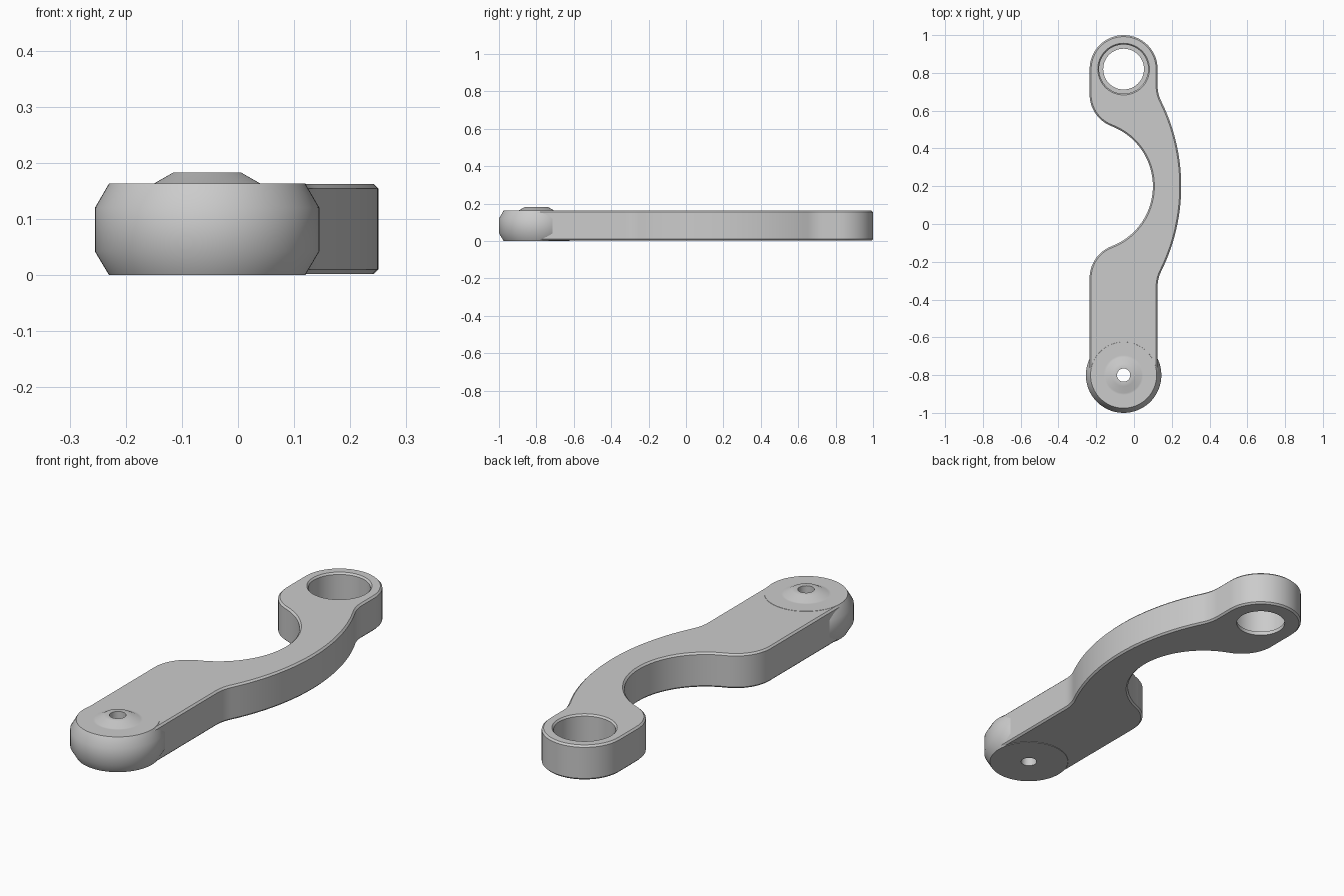
import bpy, bmesh
from math import sin, cos, radians, tau

cube = bpy.data.objects.get("Cube")
if cube:
    bpy.data.objects.remove(cube, do_unlink=True)

AXIS = -0.055                      # x of both pivot centres
FRONT, BACK = -0.8, 0.82           # y of the pivot centres
HALF = 0.18                        # half width of the lever

grey = bpy.data.materials.new("light_grey")
grey.use_nodes = True
grey.diffuse_color = (0.6, 0.6, 0.6, 1)
grey.node_tree.nodes["Principled BSDF"].inputs["Base Color"].default_value = (0.6, 0.6, 0.6, 1)


def make_object(name, bm):
    bmesh.ops.recalc_face_normals(bm, faces=bm.faces)
    mesh = bpy.data.meshes.new(name)
    bm.to_mesh(mesh)
    bm.free()
    mesh.materials.append(grey)
    obj = bpy.data.objects.new(name, mesh)
    bpy.context.collection.objects.link(obj)
    return obj


def select(obj):
    bpy.ops.object.select_all(action='DESELECT')
    obj.select_set(True)
    bpy.context.view_layer.objects.active = obj


def smooth(obj):
    select(obj)
    bpy.ops.object.shade_smooth_by_angle(angle=radians(35))


def arc(cx, cy, r, start, end, steps):
    angles = [radians(start + (end - start) * i / steps) for i in range(steps + 1)]
    return [(cx + r * cos(a), cy + r * sin(a)) for a in angles]


def lathe(name, y, profile, closed=False, steps=64):
    """Turn a (radius, z) profile about an upright axis; cap the ends unless closed."""
    bm = bmesh.new()
    rings = [[bm.verts.new((AXIS + r * cos(tau * i / steps), y + r * sin(tau * i / steps), z))
              for i in range(steps)] for r, z in profile]
    pairs = list(zip(rings, rings[1:]))
    if closed:
        pairs.append((rings[-1], rings[0]))
    else:
        bm.faces.new(rings[0])
        bm.faces.new(rings[-1])
    for a, b in pairs:
        for i in range(steps):
            j = (i + 1) % steps
            bm.faces.new((a[i], a[j], b[j], b[i]))
    return make_object(name, bm)


def cut(obj, cutter):
    cutter.hide_render = True
    mod = obj.modifiers.new("hole", 'BOOLEAN')
    mod.operation = 'DIFFERENCE'
    mod.solver = 'EXACT'
    mod.object = cutter
    select(obj)
    bpy.ops.object.modifier_apply(modifier=mod.name)
    bpy.data.objects.remove(cutter, do_unlink=True)


# Lever outline: tangent arcs, counter-clockwise from the back ring
outline = (arc(AXIS, BACK, HALF, 0, 180, 32)
           + arc(AXIS, 0.686, HALF, 180, 249.2, 14)
           + arc(-0.24, 0.2, 0.34, 69.2, -69.2, 36)[1:]
           + arc(AXIS, -0.286, HALF, 110.8, 180, 14)[1:]
           + arc(AXIS, FRONT, HALF, 180, 360, 32)
           + arc(0.305, -0.331, HALF, 180, 153.5, 6)
           + arc(-0.76, 0.2, 1.01, -26.5, 26.5, 36)[1:]
           + arc(0.305, 0.731, HALF, 206.5, 180, 6)[1:])

# Lever body: extruded outline with chamfered rims
bm = bmesh.new()
base = bm.faces.new([bm.verts.new((x, y, 0.002)) for x, y in outline])
top = bmesh.ops.extrude_face_region(bm, geom=[base], use_keep_orig=True)
bmesh.ops.translate(bm, vec=(0, 0, 0.16),
                    verts=[v for v in top["geom"] if isinstance(v, bmesh.types.BMVert)])
bmesh.ops.recalc_face_normals(bm, faces=bm.faces)
rims = [e for e in bm.edges if abs(e.verts[0].co.z - e.verts[1].co.z) < 0.001]
bmesh.ops.bevel(bm, geom=rims, offset=0.008, segments=1, affect='EDGES')
lever = make_object("lever_body", bm)

# Large back socket with a thin bottom lip, and the front pin hole
cut(lever, lathe("socket_cutter", BACK, [(0.108, -0.05), (0.108, 0.02), (0.13, 0.02),
                                         (0.13, 0.154), (0.137, 0.162), (0.137, 0.2)]))
cut(lever, lathe("pin_cutter", FRONT, [(0.036, -0.05), (0.036, 0.25)], steps=32))
smooth(lever)

# Rounded front hub with a raised boss and a through hole
hub = lathe("front_hub", FRONT, [
    (0.035, 0), (0.175, 0), (0.2, 0.042), (0.2, 0.12), (0.175, 0.163),
    (0.105, 0.163), (0.095, 0.163), (0.06, 0.183), (0.035, 0.183)], closed=True)
smooth(hub)
